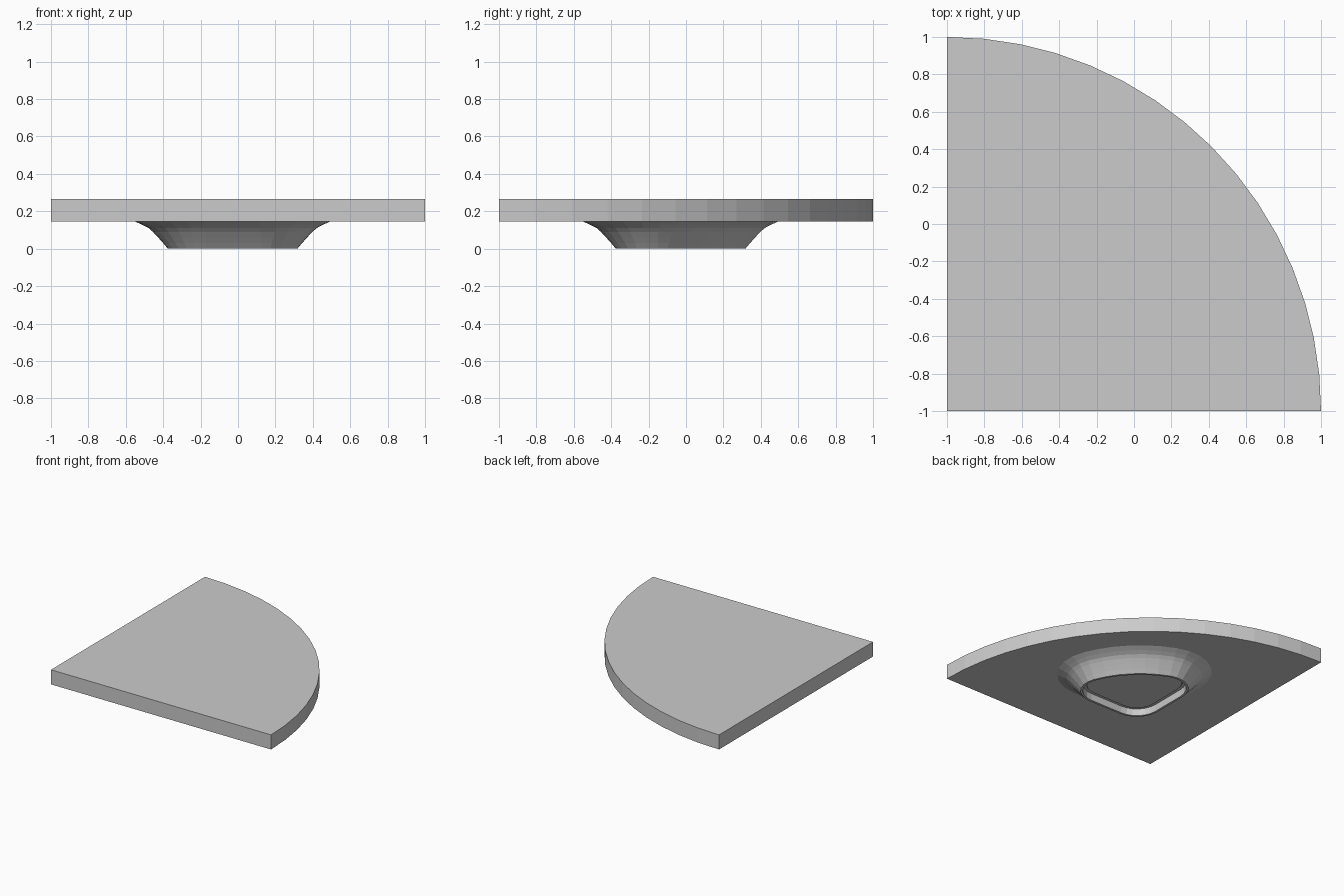
import bpy, bmesh
from math import sin, cos, pi, sqrt, atan2

if "Cube" in bpy.data.objects:
    bpy.data.objects.remove(bpy.data.objects["Cube"])


def make_object(name, bm):
    bmesh.ops.recalc_face_normals(bm, faces=bm.faces)
    mesh = bpy.data.meshes.new(name)
    bm.to_mesh(mesh)
    bm.free()
    obj = bpy.data.objects.new(name, mesh)
    bpy.context.collection.objects.link(obj)
    return obj


def loft(bm, loops, cap_start=True, cap_end=True):
    rings = [[bm.verts.new(p) for p in loop] for loop in loops]
    n = len(rings[0])
    for a, b in zip(rings, rings[1:]):
        for i in range(n):
            j = (i + 1) % n
            bm.faces.new((a[i], a[j], b[j], b[i]))
    if cap_start:
        bm.faces.new(rings[0][::-1])
    if cap_end:
        bm.faces.new(rings[-1])


# Quarter-round slab, 16 arc segments
outline = [(-1, -1)] + [(-1 + 2 * cos(i * pi / 32), -1 + 2 * sin(i * pi / 32))
                        for i in range(17)]
bm = bmesh.new()
loft(bm, [[(x, y, z) for x, y in outline] for z in (0.145, 0.265)])
make_object("quarter_slab", bm)

# Rounded quarter outline of the foot, as arcs that can be offset
C, R, TIP = -0.375, 0.733, 0.2
reach = sqrt((R - TIP) ** 2 - TIP ** 2)
phi = atan2(TIP, reach)
ARCS = [  # centre x, centre y, radius, start angle, end angle, segments
    (C + 0.2, C + 0.2, 0.2, pi, 1.5 * pi, 6),
    (C + reach, C + TIP, TIP, -pi / 2, phi, 7),
    (C, C, R, phi, pi / 2 - phi, 6),
    (C + TIP, C + reach, TIP, pi / 2 - phi, pi, 7),
]


def foot_loop(offset, z):
    pts = []
    for k, (cx, cy, r, a0, a1, n) in enumerate(ARCS):
        # neighbouring curved arcs share their tangent points
        steps = range(1, n) if k == 2 else range(n + 1)
        for i in steps:
            a = a0 + (a1 - a0) * i / n
            pts.append((cx + (r + offset) * cos(a), cy + (r + offset) * sin(a), z))
    return pts


# Flared foot: outer sweep, thin rim, recess wall and ledge, sunken panel
PROFILE = [(0.18, 0.147), (0.135, 0.127), (0.103, 0.11), (0.08, 0.09),
           (0.052, 0.06), (0.025, 0.03), (0, 0),
           (-0.018, 0), (-0.022, 0.055), (-0.045, 0.055), (-0.05, 0.048)]
bm = bmesh.new()
loft(bm, [foot_loop(d, z) for d, z in PROFILE])
make_object("flared_foot", bm)
